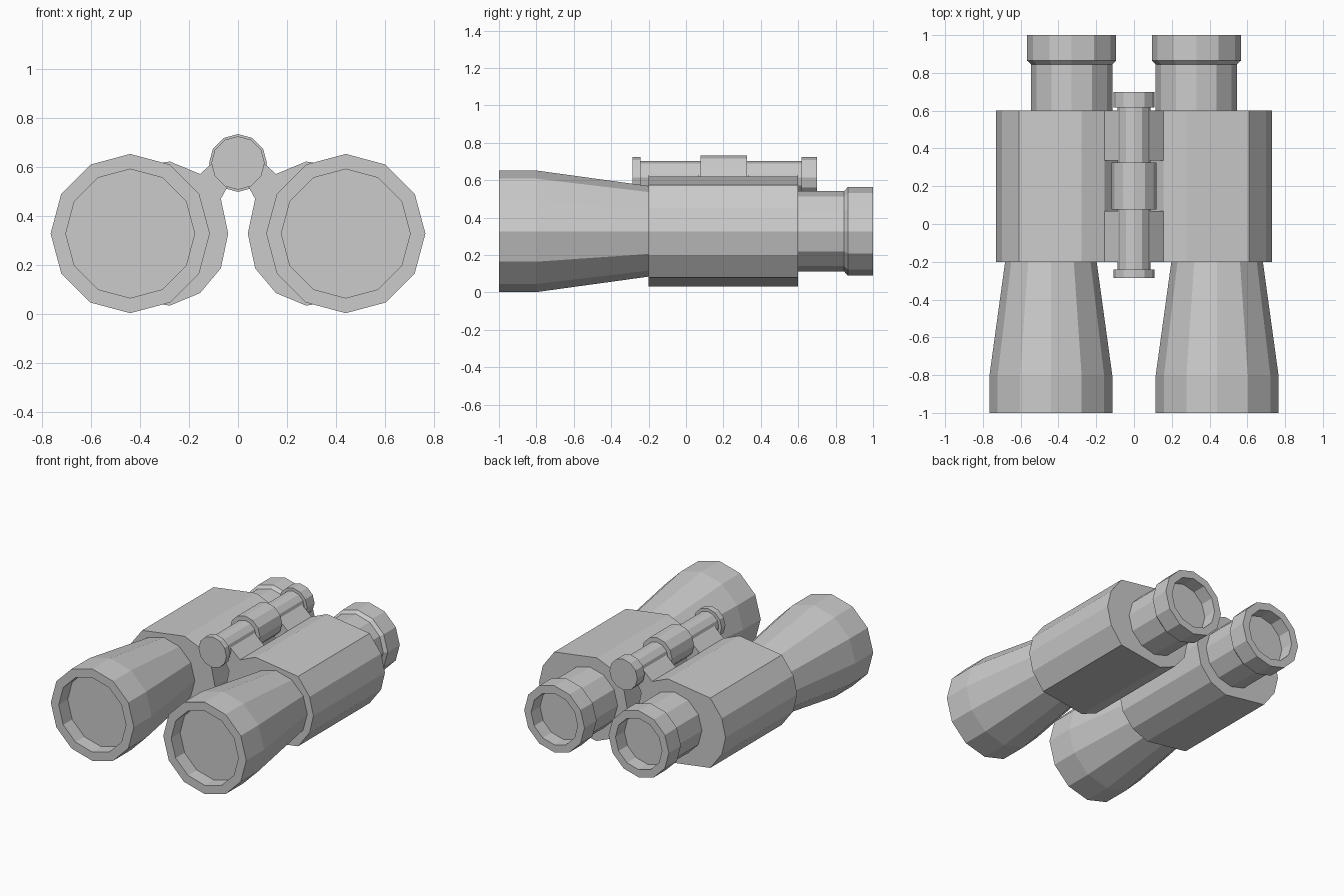
import bpy, bmesh, math

if "Cube" in bpy.data.objects:
    bpy.data.objects.remove(bpy.data.objects["Cube"])

SIDES = 12
BARREL_Z = 0.327
HINGE_Z = 0.615


def finish(name, bm, mirrored):
    bmesh.ops.recalc_face_normals(bm, faces=bm.faces)
    mesh = bpy.data.meshes.new(name)
    bm.to_mesh(mesh)
    bm.free()
    obj = bpy.data.objects.new(name, mesh)
    bpy.context.collection.objects.link(obj)
    if mirrored:
        obj.modifiers.new("Mirror", 'MIRROR').use_mirror_merge = False
    return obj


def lathe(name, cx, cz, profile, mirrored=False):
    """Twelve-sided turned part along y from (radius, y) points, capped at both ends."""
    bm = bmesh.new()
    rings = []
    for r, y in profile:
        angles = [2 * math.pi * i / SIDES for i in range(SIDES)]
        rings.append([bm.verts.new((cx + r * math.cos(a), y, cz + r * math.sin(a)))
                      for a in angles])
    for a, b in zip(rings, rings[1:]):
        for i in range(SIDES):
            j = (i + 1) % SIDES
            bm.faces.new((a[i], a[j], b[j], b[i]))
    bm.faces.new(rings[0])
    bm.faces.new(rings[-1])
    return finish(name, bm, mirrored)


def prism(name, section, y0, y1):
    """Extrude an (x, z) section along y, mirrored to the other side."""
    bm = bmesh.new()
    face = bm.faces.new([bm.verts.new((x, y0, z)) for x, z in section])
    ext = bmesh.ops.extrude_face_region(bm, geom=[face])
    moved = [v for v in ext["geom"] if isinstance(v, bmesh.types.BMVert)]
    bmesh.ops.translate(bm, verts=moved, vec=(0, y1 - y0, 0))
    return finish(name, bm, True)


# Flared objective barrels with recessed front lenses
lathe("objective_barrel", 0.44, BARREL_Z,
      [(0.263, -0.9), (0.263, -1.0), (0.325, -1.0), (0.325, -0.8), (0.241, -0.19)], True)

# Prism housings: the section is symmetric above and below the barrel axis
lower = [(0.04, 0.0), (0.07, -0.142), (0.155, -0.243), (0.278, -0.294),
         (0.61, -0.247), (0.70, -0.127), (0.73, 0.0)]
upper = [(x, -z) for x, z in reversed(lower[1:-1])]
prism("prism_housing", [(x, BARREL_Z + z) for x, z in lower + upper], -0.2, 0.6)

# Eyepieces with wider eyecups and recessed lenses
lathe("eyepiece", 0.33, BARREL_Z,
      [(0.215, 0.59), (0.215, 0.845), (0.236, 0.865), (0.236, 1.0),
       (0.182, 1.0), (0.182, 0.9)], True)

# Hinge bridges joining the housings to the centre rod
bridge = [(0.155, 0.57), (0.07, 0.469), (0.03, 0.54), (0.055, 0.66)]
for label, y0, y1 in (("front", -0.2, 0.07), ("rear", 0.335, 0.6)):
    prism(label + "_hinge_bridge", bridge, y0, y1)

# Centre rod with end knobs and focus wheel
lathe("centre_rod", 0, HINGE_Z,
      [(0.109, -0.285), (0.109, -0.242), (0.087, -0.242), (0.087, 0.078),
       (0.118, 0.078), (0.118, 0.325), (0.087, 0.325), (0.087, 0.617),
       (0.109, 0.617), (0.109, 0.70)])
